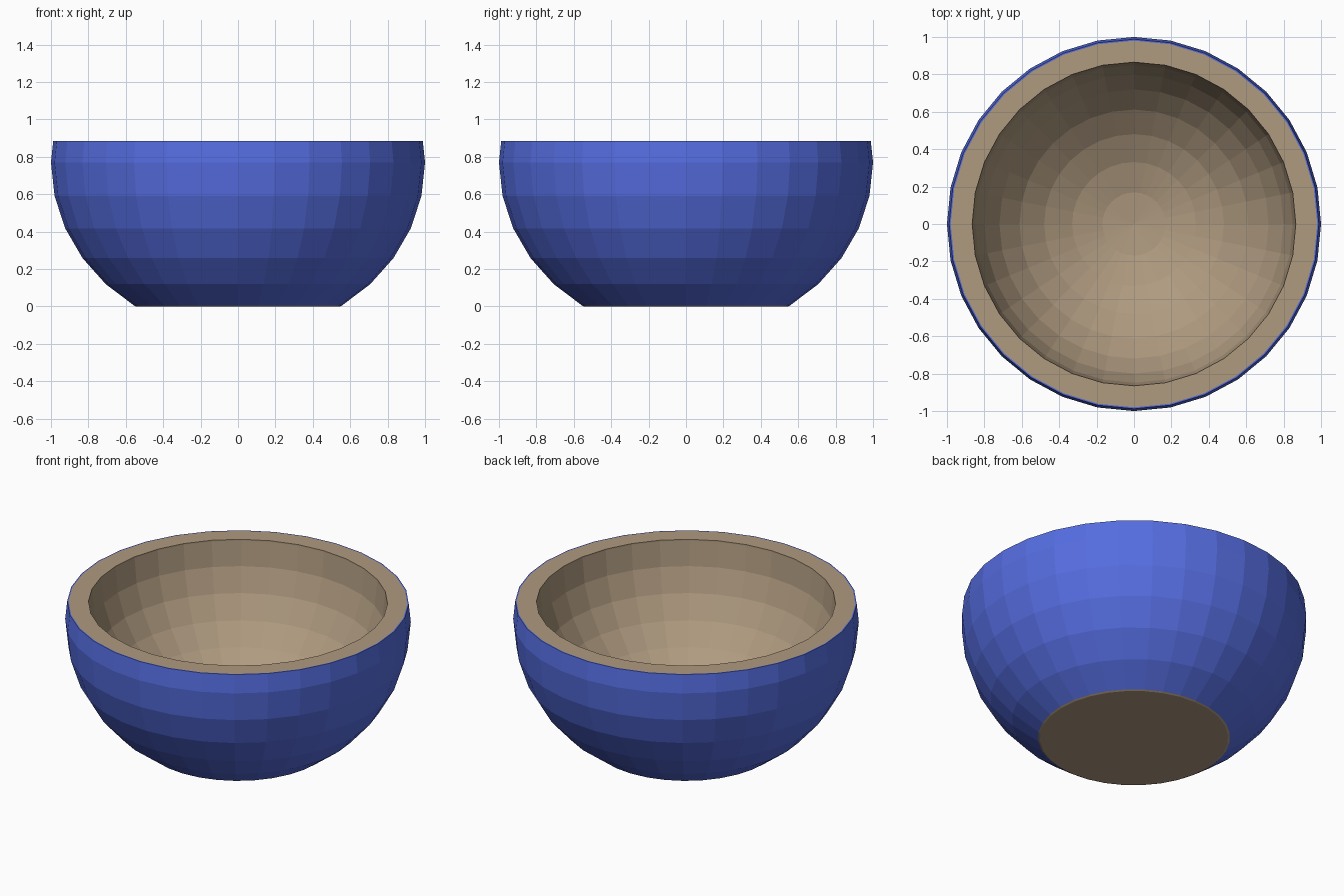
import bpy, bmesh, math

if "Cube" in bpy.data.objects:
    bpy.data.objects.remove(bpy.data.objects["Cube"])

SIDES = 32
STEP = math.pi / 16          # latitude step of the rounded wall
SQUASH = 0.92                # vertical flattening of both spheres
RIM_Z = 0.885


def material(name, rgb):
    m = bpy.data.materials.new(name)
    m.diffuse_color = (*rgb, 1.0)
    m.use_nodes = True
    m.node_tree.nodes["Principled BSDF"].inputs["Base Color"].default_value = m.diffuse_color
    return m


glaze = material("blue glaze", (0.092, 0.153, 0.75))
clay = material("tan clay", (0.43, 0.325, 0.215))


def ring_profile(radius, centre_z, steps):
    """Points of a squashed sphere below its equator, as (r, z)."""
    return [(radius * math.cos(i * STEP),
             centre_z - radius * SQUASH * math.sin(i * STEP)) for i in steps]


# Profile: underside, outer wall, flat rim, hollow
outer = ring_profile(1.0, 0.77, range(5, -1, -1))
hollow = ring_profile(0.865, 0.877, range(0, 8))
profile = [(0.545, 0.0)] + outer + [(0.988, RIM_Z), (0.98, RIM_Z), (0.865, RIM_Z)] + hollow

bm = bmesh.new()
rings = []
for r, z in profile:
    rings.append([bm.verts.new((r * math.cos(2 * math.pi * s / SIDES),
                                r * math.sin(2 * math.pi * s / SIDES), z))
                  for s in range(SIDES)])

# Bands: blue on the outer wall only, clay elsewhere
for i in range(len(rings) - 1):
    a, b = rings[i], rings[i + 1]
    blue = 1 <= i <= len(outer) + 1
    for s in range(SIDES):
        t = (s + 1) % SIDES
        f = bm.faces.new((a[s], a[t], b[t], b[s]))
        f.material_index = 0 if blue else 1

# Flat foot and pole of the hollow
bm.faces.new(list(reversed(rings[0]))).material_index = 1
pole = bm.verts.new((0, 0, 0.877 - 0.865 * SQUASH))
for s in range(SIDES):
    bm.faces.new((rings[-1][s], rings[-1][(s + 1) % SIDES], pole)).material_index = 1

bmesh.ops.recalc_face_normals(bm, faces=bm.faces)
mesh = bpy.data.meshes.new("bowl")
bm.to_mesh(mesh)
bm.free()
mesh.materials.append(glaze)
mesh.materials.append(clay)
bowl = bpy.data.objects.new("bowl", mesh)
bpy.context.collection.objects.link(bowl)
